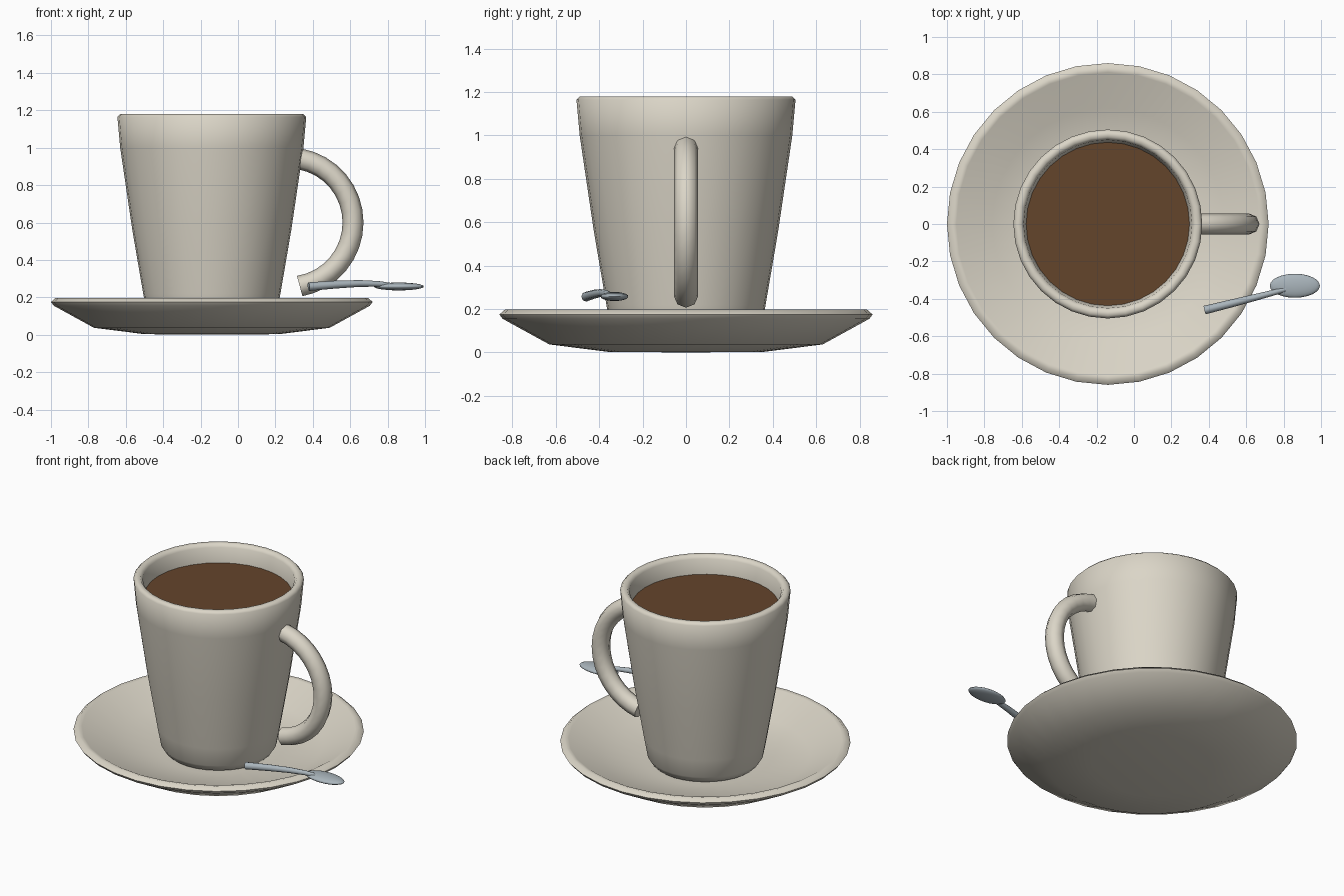
import bpy, bmesh, math
from mathutils import Vector

if "Cube" in bpy.data.objects:
    bpy.data.objects.remove(bpy.data.objects["Cube"])

CX = -0.14  # axis of cup and saucer


def material(name, rgb):
    m = bpy.data.materials.new(name)
    m.diffuse_color = (*rgb, 1)
    m.use_nodes = True
    m.node_tree.nodes["Principled BSDF"].inputs["Base Color"].default_value = m.diffuse_color
    return m


CERAMIC = material("warm white ceramic", (0.71, 0.67, 0.575))
COFFEE = material("coffee brown", (0.127, 0.058, 0.024))
STEEL = material("spoon steel", (0.40, 0.46, 0.50))


def finish(name, bm, mat, angle=45):
    bmesh.ops.remove_doubles(bm, verts=bm.verts, dist=1e-5)
    bmesh.ops.recalc_face_normals(bm, faces=bm.faces)
    me = bpy.data.meshes.new(name)
    bm.to_mesh(me)
    bm.free()
    me.materials.append(mat)
    ob = bpy.data.objects.new(name, me)
    bpy.context.collection.objects.link(ob)
    bpy.ops.object.select_all(action='DESELECT')
    ob.select_set(True)
    bpy.context.view_layer.objects.active = ob
    bpy.ops.object.shade_smooth_by_angle(angle=math.radians(angle))
    return ob


def lathe(name, profile, mat, segments=32, angle=45):
    """Spin an (r, z) profile around the cup axis."""
    bm = bmesh.new()
    vs = [bm.verts.new((CX + r, 0, z)) for r, z in profile]
    es = [bm.edges.new(p) for p in zip(vs, vs[1:])]
    bmesh.ops.spin(bm, geom=vs + es, cent=(CX, 0, 0), axis=(0, 0, 1),
                   angle=math.tau, steps=segments, use_duplicate=False)
    return finish(name, bm, mat, angle)


def tube(name, path, radii, mat, sides=8):
    """Sweep a round section along a path and cap both ends."""
    bm = bmesh.new()
    pts = [Vector(p) for p in path]
    up = Vector((0, 1, 0)) if name == "cup_handle" else Vector((0, 0, 1))
    rings = []
    for i, p in enumerate(pts):
        t = (pts[min(i + 1, len(pts) - 1)] - pts[max(i - 1, 0)]).normalized()
        a = t.cross(up).normalized()
        b = t.cross(a)
        rings.append([bm.verts.new(p + radii[i] * (math.cos(k * math.tau / sides) * a
                                                   + math.sin(k * math.tau / sides) * b))
                      for k in range(sides)])
    for r0, r1 in zip(rings, rings[1:]):
        for k in range(sides):
            j = (k + 1) % sides
            bm.faces.new((r0[k], r0[j], r1[j], r1[k]))
    bm.faces.new(rings[0])
    bm.faces.new(rings[-1])
    return finish(name, bm, mat, 50)


# Saucer: shallow dish with a thin rolled rim
lathe("saucer", [(0, 0), (0.36, 0.003), (0.63, 0.037), (0.845, 0.155), (0.86, 0.175),
                 (0.835, 0.197), (0.81, 0.192), (0.62, 0.09), (0.36, 0.055), (0, 0.05)],
      CERAMIC, angle=60)

# Cup: tapered wall, rounded lip and hollow inside
lathe("cup", [(0, 0.06), (0.32, 0.06), (0.345, 0.10), (0.367, 0.22), (0.425, 0.56),
              (0.49, 1.0), (0.505, 1.165), (0.49, 1.18), (0.465, 1.18), (0.45, 1.16),
              (0.436, 1.06), (0.37, 0.5), (0.30, 0.13), (0, 0.12)],
      CERAMIC, angle=60)

# Coffee surface
lathe("coffee", [(0, 1.065), (0.44, 1.065)], COFFEE)

# Cup handle: arc just under a half circle
arc = [math.radians(80 - 160 * i / 16) for i in range(17)]
tube("cup_handle", [(0.27 + 0.345 * math.cos(a), 0, 0.6 + 0.345 * math.sin(a)) for a in arc],
     [0.056] * 17, CERAMIC)

# Spoon handle: slim tapered rod with a slight arch
tube("spoon_handle", [(0.378, -0.46, 0.257), (0.52, -0.425, 0.268), (0.65, -0.392, 0.274),
                      (0.75, -0.366, 0.272), (0.84, -0.342, 0.262)],
     [0.023, 0.021, 0.018, 0.015, 0.012], STEEL)

# Spoon bowl: flattened oval
bm = bmesh.new()
bmesh.ops.create_uvsphere(bm, u_segments=24, v_segments=12, radius=1)
for v in bm.verts:
    v.co = (0.86 + 0.134 * v.co.x, -0.33 + 0.064 * v.co.y, 0.258 + 0.021 * v.co.z)
finish("spoon_bowl", bm, STEEL, 60)
